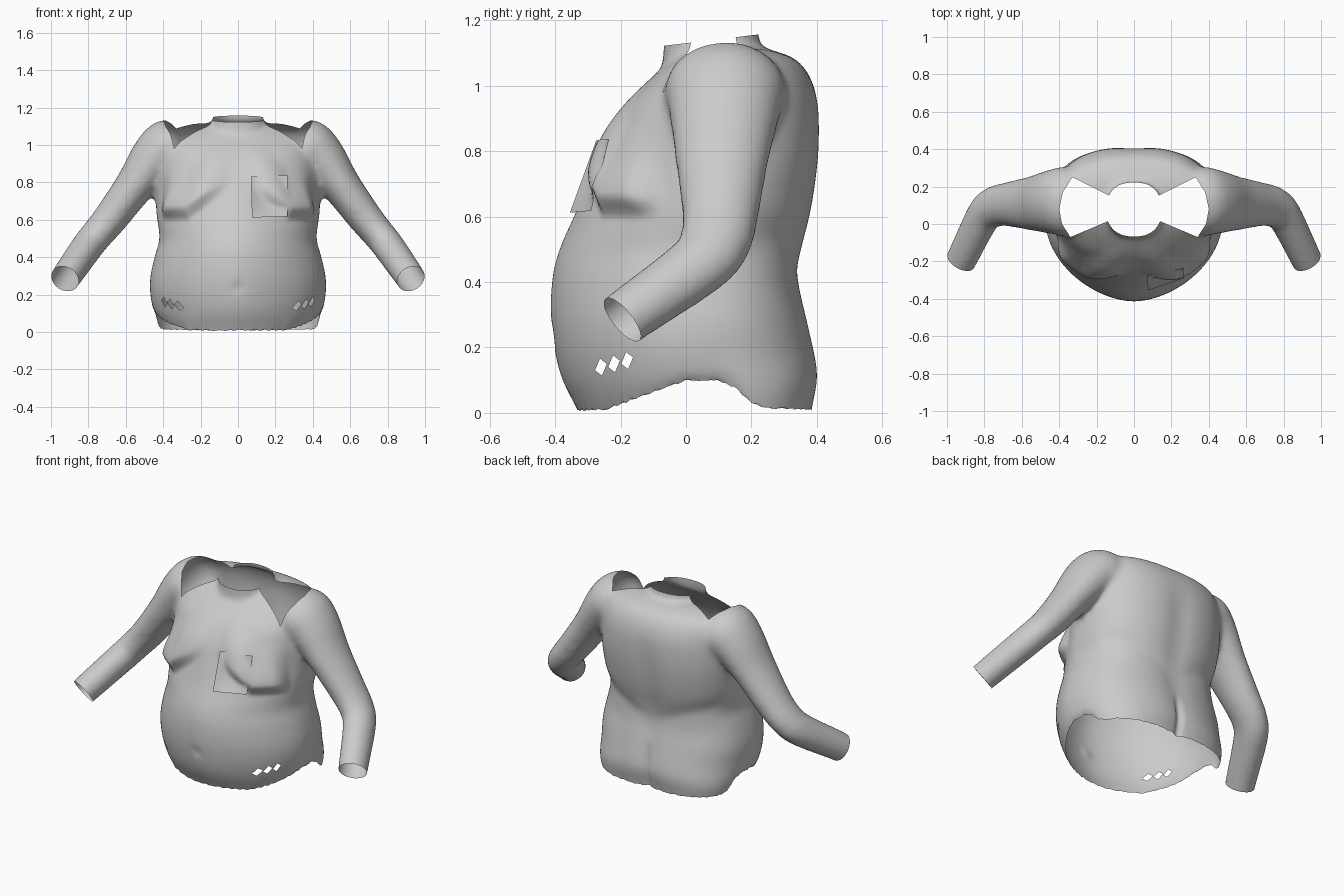
import bpy, bmesh, math
from mathutils import Vector
from mathutils.bvhtree import BVHTree

if "Cube" in bpy.data.objects:
    bpy.data.objects.remove(bpy.data.objects["Cube"], do_unlink=True)

cloth = bpy.data.materials.new("grey_cloth")
cloth.use_nodes = True
cloth.diffuse_color = (0.6, 0.6, 0.6, 1)
cloth.node_tree.nodes["Principled BSDF"].inputs["Base Color"].default_value = (0.6, 0.6, 0.6, 1)
SIDES = 48


def ramp(value, start, end):
    t = max(0, min(1, (value - start) / (end - start)))
    return t * t * (3 - 2 * t)


def power(value, exponent):
    return math.copysign(abs(value) ** exponent, value)


def refine(rows, steps=4):
    """Smooth curve through rows of numbers."""
    out = []
    for k in range(len(rows) - 1):
        near = [rows[max(k - 1, 0)], rows[k], rows[k + 1], rows[min(k + 2, len(rows) - 1)]]
        for s in range(steps):
            t = s / steps
            out.append(tuple(b + t * ((c - a) + t * (2 * a - 5 * b + 4 * c - d
                             + t * (3 * (b - c) + d - a))) / 2 for a, b, c, d in zip(*near)))
    return out + [rows[-1]]


def loft(bm, rings):
    """Closed, capped tube through rings of points."""
    loops = [[bm.verts.new(p) for p in ring] for ring in rings]
    for a, b in zip(loops, loops[1:]):
        for i in range(SIDES):
            j = (i + 1) % SIDES
            bm.faces.new((a[i], a[j], b[j], b[i]))
    bm.faces.new(loops[0][::-1])
    bm.faces.new(loops[-1])


def torso_ring(z, half_width, front, back):
    cy = max(0, (front + back) / 2)
    ring = []
    for i in range(SIDES):
        a = math.tau * i / SIDES
        c, s = math.cos(a), math.sin(a)
        e = 0.65 + 0.15 * ramp(z, 0, .2) if s > 0 else 1.12 - 0.3 * ramp(z, .7, 1)
        depth = back - cy if s > 0 else cy - front
        ring.append((half_width * power(c, e), cy + depth * power(s, e), z))
    return ring


def sleeve_rings(path, side):
    rings = []
    for k, (x, y, z, thick, wide) in enumerate(path):
        t = Vector(path[min(k + 1, len(path) - 1)][:3]) - Vector(path[max(k - 1, 0)][:3])
        t.normalize()
        u = (Vector((0, 1, 0)) - t * t.y).normalized()
        v = t.cross(u)
        ring = []
        for i in range(SIDES):
            a = math.tau * i / SIDES
            p = Vector((x, y, z)) + u * wide * math.cos(a) + v * thick * math.sin(a)
            ring.append((p.x * side, p.y, p.z))
        rings.append(ring)
    return rings


def bisect(bm, faces, point, normal, clear=False):
    geom = set(faces)
    for f in faces:
        geom.update(f.edges)
        geom.update(f.verts)
    bmesh.ops.bisect_plane(bm, geom=list(geom), plane_co=point, plane_no=normal,
                           clear_outer=clear, dist=1e-5)


def cut_window(bm, outline, drop, near):
    """Remove a convex outline projected along axis number drop."""
    axes = [i for i in range(3) if i != drop]
    mid = Vector((sum(p[0] for p in outline), sum(p[1] for p in outline))) / len(outline)
    planes = []
    for p, q in zip(outline, outline[1:] + outline[:1]):
        n2 = Vector((q[1] - p[1], p[0] - q[0]))
        if n2.dot(mid - Vector(p)) > 0:
            n2 = -n2
        point, normal = Vector(), Vector()
        for axis, c, n in zip(axes, p, n2):
            point[axis], normal[axis] = c, n
        planes.append((point, normal.normalized()))
    reach = max((Vector(p) - mid).length for p in outline) + 0.03

    def local():
        found = []
        for f in bm.faces:
            c = f.calc_center_median()
            if near(c) and (Vector((c[axes[0]], c[axes[1]])) - mid).length < reach:
                found.append(f)
        return found

    for point, normal in planes:
        bisect(bm, local(), point, normal)
    doomed = [f for f in local()
              if all((f.calc_center_median() - p).dot(n) < 0 for p, n in planes)]
    bmesh.ops.delete(bm, geom=doomed, context="FACES")


def make_object(name, bm):
    mesh = bpy.data.meshes.new(name)
    bm.to_mesh(mesh)
    bm.free()
    obj = bpy.data.objects.new(name, mesh)
    bpy.context.collection.objects.link(obj)
    mesh.materials.append(cloth)
    return obj


# Closed volumes: torso, collar and sleeves
bm = bmesh.new()
torso = [(-.15, .39, -.26, .37), (0, .44, -.333, .388), (.12, .462, -.387, .407),
         (.27, .472, -.413, .378), (.4, .447, -.411, .35), (.5, .42, -.388, .36),
         (.62, .435, -.335, .388), (.75, .442, -.285, .407), (.85, .437, -.245, .412),
         (.95, .422, -.18, .405), (1.03, .4, -.1, .378), (1.085, .36, -.03, .33),
         (1.115, .27, .02, .24)]
loft(bm, [torso_ring(*r) for r in refine(torso)])
loft(bm, [torso_ring(z, r, .078 - r, .078 + r) for z, r in ((.9, .16), (1.06, .15), (1.3, .135))])
arm = [(.24, .115, 1.0, .1, .15), (.36, .12, .985, .155, .185), (.44, .118, .93, .137, .172),
       (.55, .11, .785, .106, .145), (.68, .105, .61, .093, .118), (.755, .088, .52, .087, .11),
       (.81, .035, .45, .086, .1), (.925, -.195, .285, .08, .086), (1.0, -.34, .17, .07, .08)]
for side in (-1, 1):
    loft(bm, sleeve_rings(refine(arm), side))
bmesh.ops.recalc_face_normals(bm, faces=bm.faces)
shirt = make_object("shirt", bm)

# Fuse into one skin
bpy.context.view_layer.objects.active = shirt
remesh = shirt.modifiers.new("fuse", "REMESH")
remesh.mode = "VOXEL"
remesh.voxel_size = 0.015
bpy.ops.object.modifier_apply(modifier="fuse")
bm = bmesh.new()
bm.from_mesh(shirt.data)
for _ in range(8):
    bmesh.ops.smooth_vert(bm, verts=bm.verts, factor=0.5, use_axis_x=True,
                          use_axis_y=True, use_axis_z=True)
bm.normal_update()

# Chest folds, navel, spine groove, lower back cleft and flank folds
for v in bm.verts:
    x, y, z = v.co
    if y < -.05 and abs(x) < .46 and z > .2:
        rise = z - .59 - max(0, .26 - abs(x)) * .8
        swell = ramp(rise, 0, .07) * ramp(rise, .32, .08)
        swell *= ramp(abs(x), .02, .22) * ramp(y, -.06, -.16)
        v.co += v.normal * Vector((1, 1, 0)) * 0 if swell == 0 else v.normal * .052 * swell
        v.co.y += .007 * math.exp(-(x * x + (z - .235) ** 2) / .001)
    elif y > .15 and abs(x) < .45 and z < 1.05:
        fade = ramp(z, 1.05, .75)
        v.co.y -= .012 * fade * math.exp(-(x / .08) ** 2)
        v.co.y -= .02 * ramp(z, .3, .15) * math.exp(-(x / .02) ** 2)
        fold = z - .42 - .35 * abs(x)
        v.co.y -= .008 * math.exp(-(fold / .05) ** 2) * ramp(abs(x), 0, .15) * ramp(y, .15, .25)

# Open the hem, cuffs and collar
bisect(bm, list(bm.faces), (0, 0, 0), (0, 0, -1), True)
for side in (-1, 1):
    bisect(bm, [f for f in bm.faces if f.calc_center_median().x * side > .82],
           (side * .925, -.195, .285), (side * .135, -.265, -.205), True)
bisect(bm, [f for f in bm.faces if f.calc_center_median().z > 1.08
            and (f.calc_center_median() - Vector((0, .078, 1.1))).xy.length < .2],
       (0, -.07, 1.122), (0, -.12, 1), True)

# Torn hem that rises at the hips
hem = [(-.5, .01), (-.25, .01), (-.18, .035), (-.1, .065), (0, .1), (.1, .1),
       (.15, .08), (.2, .03), (.25, .015), (.5, .008)]
for v in bm.verts:
    x, y, z = v.co
    if z < .3 and abs(x) < .6 and not (abs(x) > .5 and z > .15):
        for (y0, h0), (y1, h1) in zip(hem, hem[1:]):
            if y0 <= y <= y1:
                h = h0 + (h1 - h0) * (y - y0) / (y1 - y0)
        tear = .004 * math.sin(x * 90 + y * 140) * math.sin(y * 61 - x * 37)
        v.co.z = z + h * (1 - z / .3) ** 2 + tear * ramp(z, .02, 0)

# Shoulder openings and diamond vents
for side in (-1, 1):
    opening = [(.115, .025), (.34, -.07), (.385, 0), (.4, .08), (.38, .17), (.33, .25), (.115, .143)]
    cut_window(bm, [(x * side, y) for x, y in opening], 2, lambda c: c.z > .9)
    for y, z in ((-.26, .14), (-.22, .15), (-.18, .16)):
        diamond = [(y - .018, z - .01), (y - .003, z + .026), (y + .018, z + .01), (y + .003, z - .026)]
        cut_window(bm, diamond, 0, lambda c: .2 < c.x * side < .6)
skin = BVHTree.FromBMesh(bm)
bm.to_mesh(shirt.data)
bm.free()

# Chest pocket draped over the skin
bm = bmesh.new()
bmesh.ops.create_grid(bm, x_segments=14, y_segments=14, size=0.5)
for v in bm.verts:
    s, t = v.co.x + .5, v.co.y + .5
    x = .075 + .19 * s - .006 * t * (1 - s)
    z = .612 + .22 * t + .006 * s
    y = (1 - t) * (-.355 + .065 * s) + t * (-.275 + .04 * s)
    y += .02 * math.sin(math.pi * s) * math.sin(math.pi * t)
    hit = skin.ray_cast(Vector((x, -2, z)), Vector((0, 1, 0)))[0]
    v.co = (x, min(y, hit.y - .005) if hit else y, z)
bmesh.ops.recalc_face_normals(bm, faces=bm.faces)
pocket = make_object("chest_pocket", bm)
if pocket.data.polygons[0].normal.y > 0:
    pocket.data.flip_normals()

# Smooth shading
for obj in (shirt, pocket):
    obj.data.polygons.foreach_set("use_smooth", [True] * len(obj.data.polygons))
    obj.data.update()
